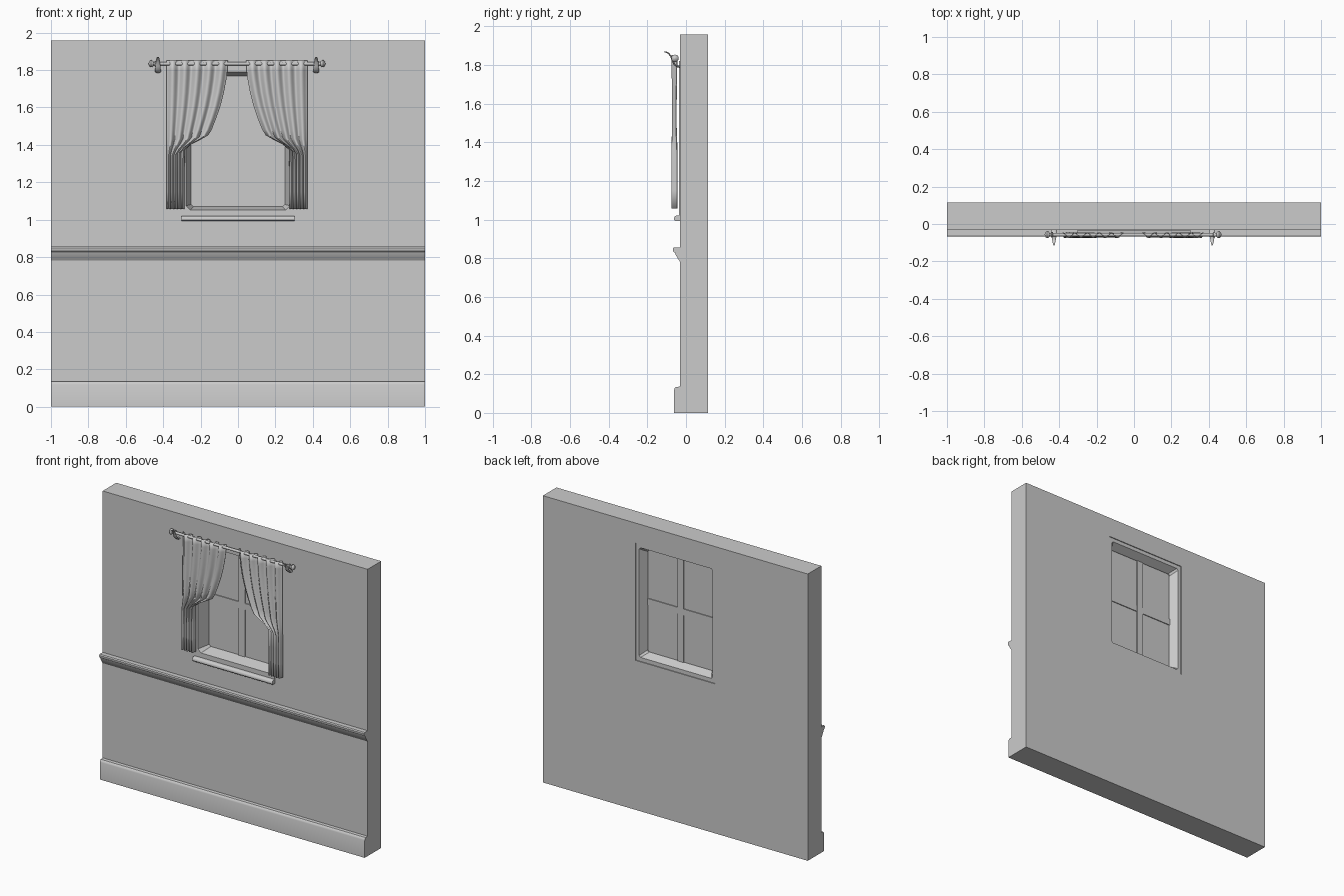
import bpy, bmesh, math
from mathutils import Vector

if "Cube" in bpy.data.objects:
    bpy.data.objects.remove(bpy.data.objects["Cube"])


def make(name, bm, smooth=None):
    bmesh.ops.remove_doubles(bm, verts=bm.verts, dist=1e-5)
    bmesh.ops.recalc_face_normals(bm, faces=bm.faces)
    me = bpy.data.meshes.new(name)
    bm.to_mesh(me)
    bm.free()
    ob = bpy.data.objects.new(name, me)
    bpy.context.collection.objects.link(ob)
    if smooth:
        shade(ob, smooth)
    return ob


def shade(ob, deg):
    bpy.ops.object.select_all(action='DESELECT')
    ob.select_set(True)
    bpy.context.view_layer.objects.active = ob
    bpy.ops.object.shade_smooth_by_angle(angle=math.radians(deg))


def box(name, x0, x1, y0, y1, z0, z1):
    bm = bmesh.new()
    bmesh.ops.create_cube(bm, size=1)
    for v in bm.verts:
        v.co = ((x0 + x1) / 2 + v.co.x * (x1 - x0),
                (y0 + y1) / 2 + v.co.y * (y1 - y0),
                (z0 + z1) / 2 + v.co.z * (z1 - z0))
    return make(name, bm)


def rect_loop(name, rings):
    """Closed loft through rectangular rings (half width, z0, z1, y, corner cut)."""
    bm = bmesh.new()
    loops = []
    for w, a, b, y, c in rings:
        pts = [(-w + c, a), (w - c, a), (w, a + c), (w, b - c),
               (w - c, b), (-w + c, b), (-w, b - c), (-w, a + c)]
        loops.append([bm.verts.new((x, y, z)) for x, z in pts])
    for i, p in enumerate(loops):
        q = loops[(i + 1) % len(loops)]
        for j in range(8):
            k = (j + 1) % 8
            bm.faces.new((p[j], p[k], q[k], q[j]))
    return make(name, bm)


def moulding(name, profile, half):
    """Extrude a (y, z) profile along x."""
    bm = bmesh.new()
    f = bm.faces.new([bm.verts.new((-half, y, z)) for y, z in profile])
    r = bmesh.ops.extrude_face_region(bm, geom=[f])
    vs = [e for e in r['geom'] if isinstance(e, bmesh.types.BMVert)]
    bmesh.ops.translate(bm, verts=vs, vec=(2 * half, 0, 0))
    return make(name, bm, 35)


F, B = -0.031, 0.115   # wall front and back

# wall with window opening
rect_loop("wall", [(1, 0, 1.957, F, 0), (0.3, 1.02, 1.82, F, 0),
                   (0.3, 1.02, 1.82, B, 0), (1, 0, 1.957, B, 0)])
# tapered window frame
rect_loop("window_frame", [
    (0.3, 1.02, 1.82, F - 0.004, 0), (0.277, 1.052, 1.79, F - 0.004, 0.022),
    (0.25, 1.07, 1.768, 0.04, 0.012), (0.25, 1.07, 1.768, 0.06, 0.012),
    (0.277, 1.047, 1.795, B - 0.006, 0.01), (0.3, 1.02, 1.82, B - 0.006, 0)])
# glass and glazing bars
box("window_glass", -0.26, 0.26, 0.047, 0.053, 1.06, 1.78)
box("vertical_bar", -0.023, 0.023, 0.04, 0.06, 1.065, 1.775)
box("horizontal_bar", -0.255, 0.255, 0.041, 0.059, 1.392, 1.435)

# sill, chair rail and baseboard
moulding("window_sill", [(F, 0.992), (-0.056, 0.992), (-0.062, 0.999), (-0.062, 1.008),
                         (-0.057, 1.017), (-0.05, 1.021), (F, 1.021)], 0.302)
moulding("chair_rail", [(F, 0.782), (-0.042, 0.798), (-0.052, 0.815), (-0.057, 0.828),
                        (-0.064, 0.832), (-0.068, 0.84), (-0.068, 0.849),
                        (-0.063, 0.856), (F, 0.856)], 1)
moulding("baseboard", [(F, 0), (-0.062, 0), (-0.062, 0.118), (-0.059, 0.127),
                       (-0.052, 0.134), (F, 0.136)], 1)

# curtain rod with finials, one revolved profile
RY, RZ, CX = -0.057, 1.834, -0.005
half = [(0.428, 0.009), (0.43, 0.015), (0.437, 0.015), (0.439, 0.009), (0.446, 0.01),
        (0.452, 0.017), (0.46, 0.019), (0.468, 0.014), (0.473, 0.001)]
prof = [(-x, r) for x, r in reversed(half)] + half
bm = bmesh.new()
rings = [[bm.verts.new((CX + x, RY + r * math.cos(t * math.tau / 16),
                        RZ + r * math.sin(t * math.tau / 16))) for t in range(16)]
         for x, r in prof]
for p, q in zip(rings, rings[1:]):
    for j in range(16):
        bm.faces.new((p[j], p[j - 1], q[j - 1], q[j]))
bm.faces.new(rings[0])
bm.faces.new(rings[-1])
make("curtain_rod", bm, 40)

# hooked brackets: centre line (y, z, half width, half thickness)
hook = [(-0.029, 1.79, 0.016, 0.006), (-0.045, 1.792, 0.016, 0.005),
        (-0.06, 1.803, 0.015, 0.005), (-0.07, 1.822, 0.013, 0.004),
        (-0.077, 1.843, 0.011, 0.004), (-0.09, 1.86, 0.009, 0.004),
        (-0.104, 1.867, 0.006, 0.003), (-0.115, 1.868, 0.002, 0.002)]
for side, sx in (("left", -1), ("right", 1)):
    bm = bmesh.new()
    rings = []
    for i, (y, z, w, t) in enumerate(hook):
        a, b = hook[max(i - 1, 0)], hook[min(i + 1, len(hook) - 1)]
        n = Vector((0, a[1] - b[1], b[0] - a[0])).normalized()
        rings.append([bm.verts.new(Vector((CX + sx * 0.423 + w * math.cos(k * math.tau / 10), y, z))
                                   + n * t * math.sin(k * math.tau / 10)) for k in range(10)])
    for p, q in zip(rings, rings[1:]):
        for j in range(10):
            bm.faces.new((p[j], p[j - 1], q[j - 1], q[j]))
    bm.faces.new(rings[0])
    bm.faces.new(rings[-1])
    make(side + "_bracket", bm, 40)

# tied-back curtains: (outer-edge height, inner-edge height, inner edge x, pleat depth)
rows = [(1.85, 1.85, -0.055, 0.013), (1.80, 1.80, -0.057, 0.013), (1.75, 1.75, -0.063, 0.012),
        (1.68, 1.68, -0.076, 0.011), (1.61, 1.61, -0.094, 0.010), (1.54, 1.54, -0.118, 0.010),
        (1.48, 1.48, -0.142, 0.010), (1.43, 1.452, -0.16, 0.011), (1.40, 1.43, -0.2, 0.012),
        (1.37, 1.405, -0.25, 0.013), (1.34, 1.375, -0.285, 0.014), (1.25, 1.26, -0.287, 0.014),
        (1.15, 1.15, -0.287, 0.014), (1.057, 1.057, -0.287, 0.014)]
N = 60
for side, sx in (("left", 1), ("right", -1)):
    bm = bmesh.new()
    grid = []
    for za, zb, xi, d in rows:
        row = []
        for i in range(N + 1):
            u = i / N
            x = -0.381 + (xi + 0.381) * u
            if sx < 0:
                x = -0.011 - x
            y = -0.06 + d * math.cos(u * 5 * math.tau)
            row.append(bm.verts.new((x, y, za + (zb - za) * u ** 2)))
        grid.append(row)
    for p, q in zip(grid, grid[1:]):
        for j in range(N):
            bm.faces.new((p[j], p[j + 1], q[j + 1], q[j]))
    ob = make(side + "_curtain", bm, 60)
    m = ob.modifiers.new("thickness", 'SOLIDIFY')
    m.thickness = 0.004
    m.offset = 0
